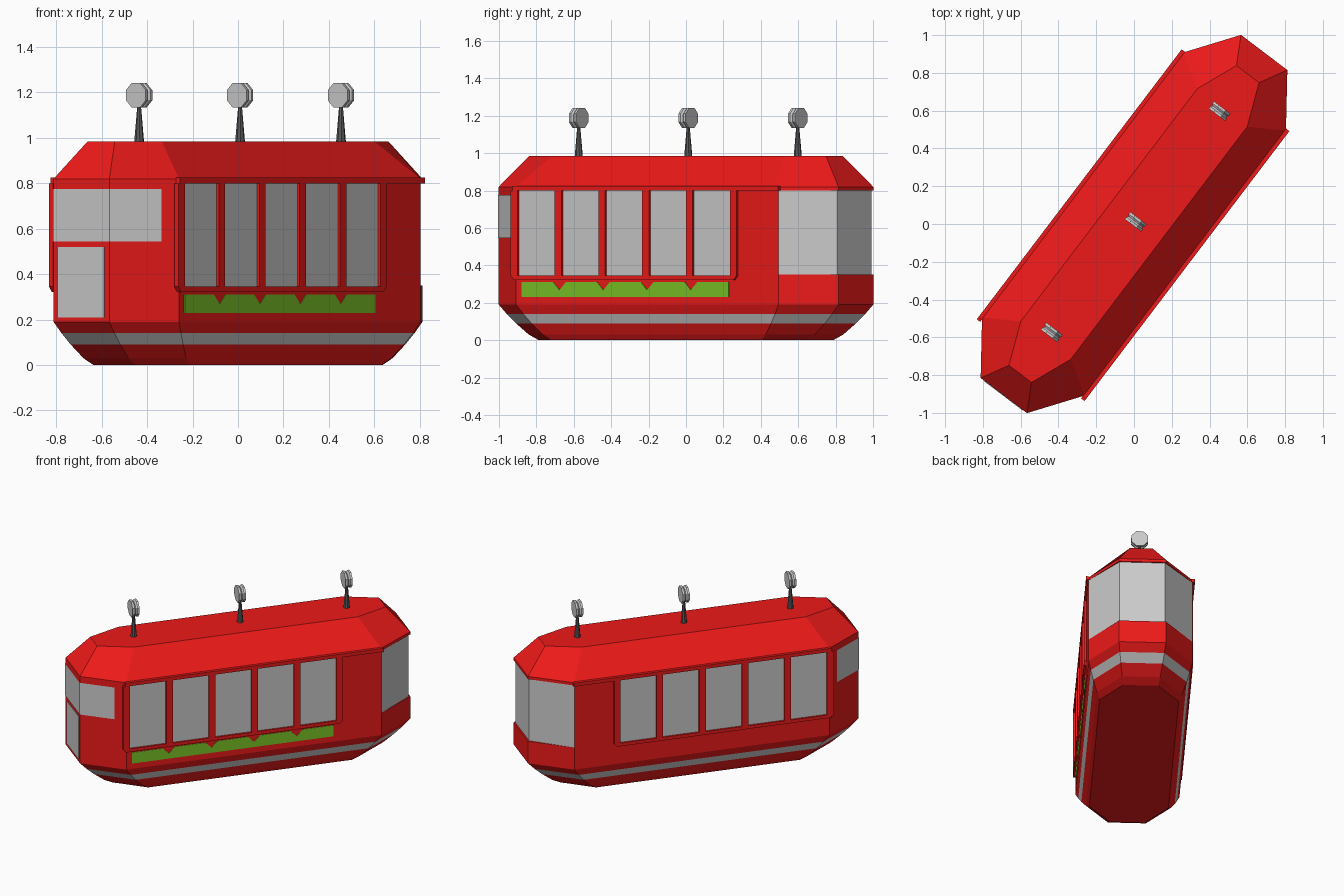
import bpy, bmesh
from math import radians, cos, sin, pi

if "Cube" in bpy.data.objects:
    bpy.data.objects.remove(bpy.data.objects["Cube"])

ANGLE = radians(52.8)      # the whole car is turned about z


def material(name, rgb):
    m = bpy.data.materials.new(name)
    m.diffuse_color = (*rgb, 1)
    m.use_nodes = True
    m.node_tree.nodes["Principled BSDF"].inputs["Base Color"].default_value = m.diffuse_color
    return m


RED = material("red_paint", (0.85, 0.01, 0.01))
GREY = material("grey_glass", (0.6, 0.6, 0.6))
GREEN = material("green_paint", (0.2, 0.55, 0.02))
DARK = material("dark_metal", (0.1, 0.1, 0.1))


def finish(name, bm, mats=(), mirror=False):
    bmesh.ops.recalc_face_normals(bm, faces=bm.faces)
    me = bpy.data.meshes.new(name)
    bm.to_mesh(me)
    bm.free()
    for m in mats:
        me.materials.append(m)
    ob = bpy.data.objects.new(name, me)
    bpy.context.collection.objects.link(ob)
    ob.rotation_euler.z = ANGLE
    if mirror:
        ob.modifiers.new("mirror", 'MIRROR').use_axis = (False, True, False)
    return ob


def prism(bm, pts, v0, v1):
    """Extrude an (along, z) polygon across the car from v0 to v1."""
    a = [bm.verts.new((u, v0, z)) for u, z in pts]
    b = [bm.verts.new((u, v1, z)) for u, z in pts]
    bm.faces.new(a)
    bm.faces.new(b[::-1])
    for i in range(len(pts)):
        j = (i + 1) % len(pts)
        bm.faces.new((a[i], a[j], b[j], b[i]))


def box(bm, u0, u1, z0, z1, v0, v1):
    prism(bm, [(u0, z0), (u1, z0), (u1, z1), (u0, z1)], v0, v1)


def octagon(side, end, z, inset=0):
    """Long octagon from its side corner and end corner."""
    (a, b), (c, d) = side, end
    e, f = c - inset, d - inset * 0.4
    return [(a, -b, z), (e, -f, z), (e, f, z), (a, b, z),
            (-a, b, z), (-c, d, z), (-c, -d, z), (-a, -b, z)]


def lerp(p, q, t):
    return tuple(x + (y - x) * t for x, y in zip(p, q))


# body shell: stacked octagons from the belly to the roof
SIDE, END = (0.88, 0.342), (1.14, 0.154)
B_SIDE, B_END = (0.703, 0.26), (0.901, 0.115)
rings = [octagon(lerp(SIDE, B_SIDE, t), lerp(END, B_END, t), z)
         for z, t in ((0, 1), (0.03, 0.75), (0.09, 0.43), (0.14, 0.2), (0.19, 0))]
rings += [octagon(SIDE, END, z, i)
          for z, i in ((0.35, 0), (0.35, 0.01), (0.80, 0.01), (0.80, 0), (0.82, 0))]
rings.append(octagon((0.773, 0.166), (0.996, 0.075), 0.985))
bm = bmesh.new()
loops = [[bm.verts.new(p) for p in r] for r in rings]
bm.faces.new(loops[0])
bm.faces.new(loops[-1])
for k in range(len(loops) - 1):
    for i in range(8):
        j = (i + 1) % 8
        f = bm.faces.new((loops[k][i], loops[k][j], loops[k + 1][j], loops[k + 1][i]))
        # grey belt stripe and the tall wrap-round rear window
        if k == 2 or (k == 6 and i < 3):
            f.material_index = 1
bmesh.ops.remove_doubles(bm, verts=bm.verts, dist=1e-5)
finish("body", bm, [RED, GREY])

# window frames with mullions, and the full length eave lip
START, PITCH, WIDTH, COUNT = -0.859, 0.294, 0.249, 5
LAST = START + PITCH * (COUNT - 1) + WIDTH
V0, V1 = -0.335, -0.358
bm = bmesh.new()
box(bm, -0.893, 0.889, 0.80, 0.825, V0, V1)
prism(bm, [(-0.905, 0.345), (-0.885, 0.322), (0.59, 0.322), (0.61, 0.345)], V0, V1)
box(bm, -0.905, START, 0.345, 0.80, V0, V1)
box(bm, LAST, 0.61, 0.345, 0.80, V0, V1)
for i in range(COUNT - 1):
    u = START + WIDTH + i * PITCH
    box(bm, u, START + (i + 1) * PITCH, 0.345, 0.80, V0, V1)
finish("window_frame", bm, [RED], mirror=True)

# side window glass behind the frames
bm = bmesh.new()
for i in range(COUNT):
    u = START + i * PITCH
    box(bm, u, u + WIDTH, 0.345, 0.80, -0.336, -0.345)
finish("side_windows", bm, [GREY], mirror=True)

# green band with a notch below each mullion, on one side only
top = [(-0.842, 0.31)]
for i in range(COUNT - 1):
    c = START + (i + 1) * PITCH - 0.0225
    top += [(c - 0.042, 0.31), (c, 0.268), (c + 0.042, 0.31)]
top += [(0.547, 0.31), (0.547, 0.23), (-0.842, 0.23)]
bm = bmesh.new()
prism(bm, top, -0.338, -0.345)
finish("green_band", bm, [GREEN])

# wrap-round window of the driver's end
half = [lerp(END, SIDE, 0.75), END]
path = [(-u - 0.003, -v - 0.002) for u, v in half]
path += [(u, -v) for u, v in path[::-1]]
bm = bmesh.new()
low = [bm.verts.new((u, v, 0.545)) for u, v in path]
high = [bm.verts.new((u, v, 0.775)) for u, v in path]
for i in range(3):
    bm.faces.new((low[i + 1], low[i], high[i], high[i + 1]))
finish("cab_window", bm, [GREY])

# end door panel
bm = bmesh.new()
box(bm, -1.143, -1.135, 0.21, 0.52, -0.128, 0.128)
finish("end_door", bm, [GREY])

# three grooved wheels on tapering roof posts
for n, u in enumerate((-0.72, 0.015, 0.75)):
    bm = bmesh.new()
    bmesh.ops.create_cone(bm, cap_ends=True, segments=8, radius1=0.022,
                          radius2=0.008, depth=0.165)
    bmesh.ops.translate(bm, verts=bm.verts, vec=(u, 0, 1.0625))
    finish(f"roof_post_{n + 1}", bm, [DARK])

    bm = bmesh.new()
    discs = []
    for du, r in ((-0.024, 0.059), (-0.01, 0.059), (0, 0.05), (0.01, 0.059), (0.024, 0.059)):
        discs.append([bm.verts.new((u + du, r * cos((k + 0.5) * pi / 4),
                                    1.188 + r * sin((k + 0.5) * pi / 4)))
                      for k in range(8)])
    bm.faces.new(discs[0])
    bm.faces.new(discs[-1])
    for a, b in zip(discs, discs[1:]):
        for k in range(8):
            j = (k + 1) % 8
            bm.faces.new((a[k], a[j], b[j], b[k]))
    finish(f"roof_wheel_{n + 1}", bm)
